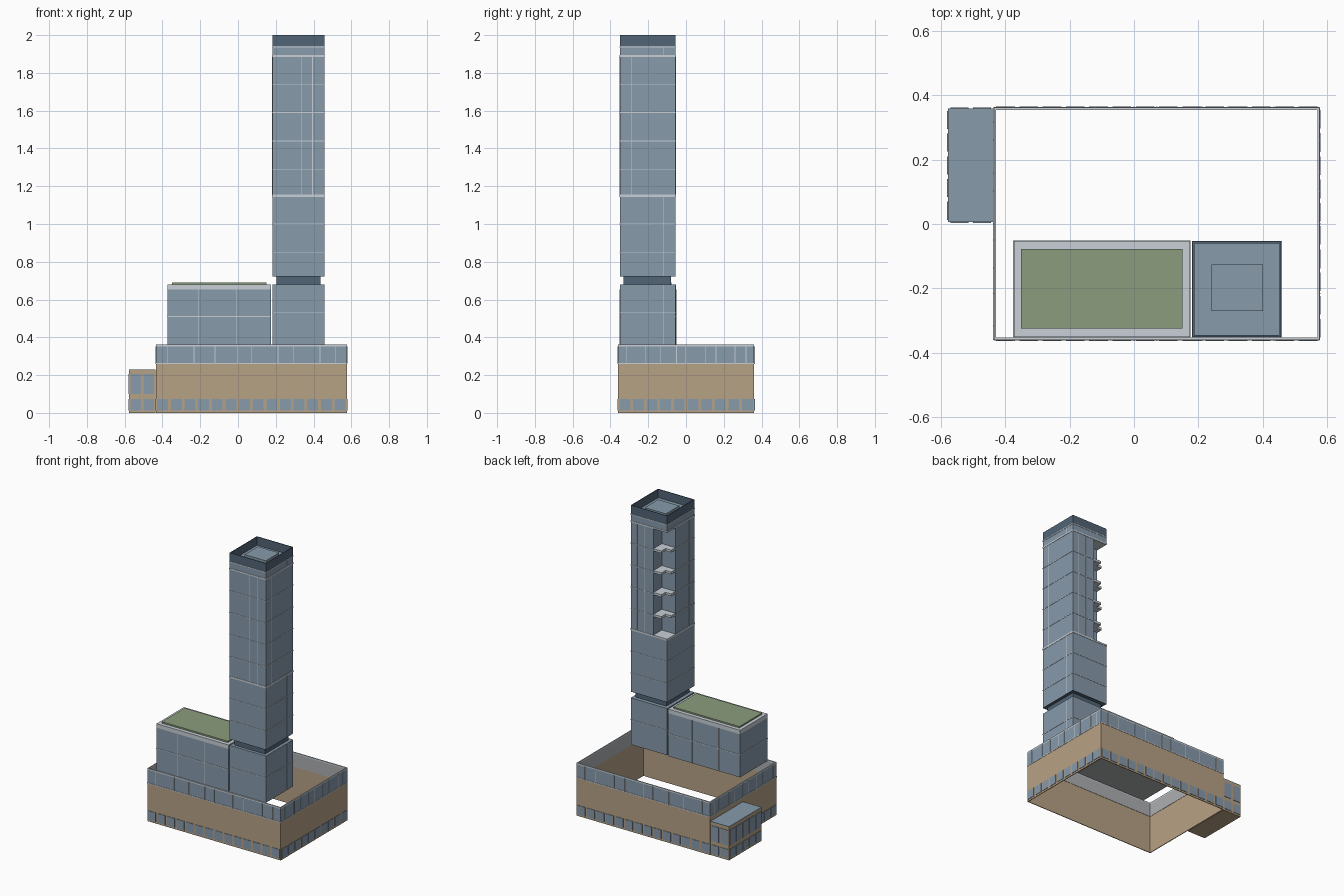
import bpy, bmesh

cube = bpy.data.objects.get("Cube")
if cube:
    bpy.data.objects.remove(cube, do_unlink=True)


def material(name, r, g, b):
    m = bpy.data.materials.new(name)
    m.use_nodes = True
    m.diffuse_color = (r, g, b, 1)
    m.node_tree.nodes["Principled BSDF"].inputs["Base Color"].default_value = (r, g, b, 1)
    return m


GLASS = material("blue glass", .245, .325, .41)
DARK = material("dark glass", .085, .13, .18)
STONE = material("tan stone", .475, .36, .235)
PALE = material("pale trim", .58, .63, .67)
GREY = material("grey lining", .42, .43, .44)
GRASS = material("roof grass", .26, .335, .205)


def prisms(name, parts, mat):
    """One object from several (outline, z0, z1) prisms."""
    bm = bmesh.new()
    for outline, z0, z1 in parts:
        low = [bm.verts.new((x, y, z0)) for x, y in outline]
        high = [bm.verts.new((x, y, z1)) for x, y in outline]
        bm.faces.new(low[::-1])
        bm.faces.new(high)
        n = len(low)
        for i in range(n):
            j = (i + 1) % n
            bm.faces.new((low[i], low[j], high[j], high[i]))
    bmesh.ops.recalc_face_normals(bm, faces=bm.faces)
    mesh = bpy.data.meshes.new(name)
    bm.to_mesh(mesh)
    bm.free()
    mesh.materials.append(mat)
    ob = bpy.data.objects.new(name, mesh)
    bpy.context.collection.objects.link(ob)
    return ob


def rect(r, grow=0.0):
    x0, x1, y0, y1 = r
    return [(x0 - grow, y0 - grow), (x1 + grow, y0 - grow),
            (x1 + grow, y1 + grow), (x0 - grow, y1 + grow)]


def walls(r, t):
    """Outlines of four thin walls inside a rectangle."""
    x0, x1, y0, y1 = r
    return [rect(w) for w in ((x0, x1, y0, y0 + t), (x0, x1, y1 - t, y1),
                              (x0, x0 + t, y0 + t, y1 - t), (x1 - t, x1, y0 + t, y1 - t))]


def plate(r, side, a, b, t=.003):
    """Outline of a thin plate on one side of r, from a to b along it."""
    x0, x1, y0, y1 = r
    return rect({"front": (a, b, y0 - t, y0), "back": (a, b, y1, y1 + t),
                 "right": (x0 - t, x0, a, b), "left": (x1, x1 + t, a, b)}[side])


def span(r, side):
    return r[:2] if side in ("front", "back") else r[2:]


def window_row(r, side, z0, z1, pitch=.0715, fill=.8):
    a, b = span(r, side)
    n = round((b - a) / pitch)
    step = (b - a) / n
    gap = step * (1 - fill) / 2
    return [(plate(r, side, a + i * step + gap, a + (i + 1) * step - gap), z0, z1)
            for i in range(n)]


SIDES = ("front", "back", "right", "left")

# Podium: open shell with stone base and glazed top band
podium = (-.435, .576, -.36, .361)
inner = (-.43, .571, -.355, .356)
prisms("podium_stone_wall", [(w, 0, .262) for w in walls(podium, .005)], STONE)
prisms("podium_glass_band", [(w, .262, .352) for w in walls(podium, .005)], GLASS)
prisms("podium_band_lining", [(w, .262, .352) for w in walls(inner, .002)], GREY)
prisms("podium_coping", [(w, .352, .362) for w in walls(podium, .007)], PALE)
prisms("podium_shop_windows",
       [p for s in SIDES for p in window_row(podium, s, .012, .074)], GLASS)
bars = []
for s in SIDES:
    a, b = span(podium, s)
    for f in (.06, .2, .31, .43, .5, .64, .72, .86, .94):
        x = a + f * (b - a)
        bars.append((plate(podium, s, x - .002, x + .002), .262, .352))
    bars.append((plate(podium, s, a, b, .002), .258, .264))
prisms("podium_mullions", bars, PALE)

# Side annex
annex = (-.577, -.437, .006, .358)
prisms("annex_body", [(rect(annex), 0, .226)], STONE)
prisms("annex_roof", [(rect(annex), .226, .231)], GLASS)
prisms("annex_windows",
       [p for s in ("front", "back", "right") for z0, z1 in ((.012, .074), (.1, .205))
        for p in window_row(annex, s, z0, z1)], GLASS)

# Low block with planted roof
block = (-.373, .174, -.35, -.053)
prisms("block_body", [(rect(block), .36, .652)], GLASS)
prisms("block_base", [(rect(block, -.002), .356, .36)], GREY)
prisms("block_parapet", [(rect(block), .652, .68)], PALE)
prisms("block_roof_garden", [(rect((-.35, .15, -.325, -.078)), .68, .69)], GRASS)
bars = [(rect(block, .002), .508, .513)]
for s in ("front", "back"):
    for x in (-.21, -.01):
        bars.append((plate(block, s, x - .0015, x + .0015, .002), .36, .652))
prisms("block_mullions", bars, PALE)

# Tower
tower = (.182, .457, -.35, -.055)
NX, NY = .285, -.145


def notched(grow=0.0):
    """Tower outline with the back right corner cut away."""
    p = rect(tower, grow)
    return p[:3] + [(NX - grow, p[2][1]), (NX - grow, NY + grow), (p[0][0], NY + grow)]


prisms("tower_base", [(rect(tower), .36, .68)], GLASS)
prisms("tower_neck", [(rect((.205, .437, -.33, -.08)), .68, .725)], DARK)
prisms("tower_neck_soffit", [(rect(tower), .722, .725)], DARK)
prisms("tower_lower_shaft", [(rect(tower), .725, 1.15)], GLASS)
prisms("tower_upper_shaft", [(notched(), 1.15, 1.89)], GLASS)
prisms("tower_top_floor", [(rect(tower), 1.89, 1.942)], GLASS)
prisms("tower_parapet", [(w, 1.938, 2) for w in walls(tower, .005)], DARK)
prisms("tower_roof_plant", [(rect((.24, .4, -.27, -.125)), 1.942, 1.972)], GLASS)

# Floor joints and vertical mullions
bars = [(rect(tower, .002), z - h, z + h)
        for z, h in ((.53, .002), (.85, .002), (1.0, .002), (1.15, .006),
                     (1.89, .005), (1.938, .003))]
bars += [(notched(.002), z - .002, z + .002) for z in (1.29, 1.44, 1.59, 1.74)]
shaft = (1.15, 1.89)
for s, a, heights in (("front", .395, (shaft,)), ("front", .335, (shaft,)),
                      ("back", .41, (shaft,)), ("back", .35, (shaft,)),
                      ("left", -.29, (shaft,)), ("right", -.29, (shaft,)),
                      ("left", -.12, ((.36, .68), (.725, 1.15), (1.89, 1.938)))):
    bars += [(plate(tower, s, a - .002, a + .002, .002), z0, z1) for z0, z1 in heights]
prisms("tower_mullions", bars, PALE)

# Corner balconies: L-shaped slabs wrapping the notch
x0, y1 = tower[0], tower[3]
slab = [(x0, NY), (NX, NY), (NX, y1), (NX - .06, y1), (NX - .06, NY + .045), (x0, NY + .045)]
prisms("tower_balconies", [(slab, z - .008, z + .008) for z in (1.29, 1.44, 1.59, 1.74)], PALE)
